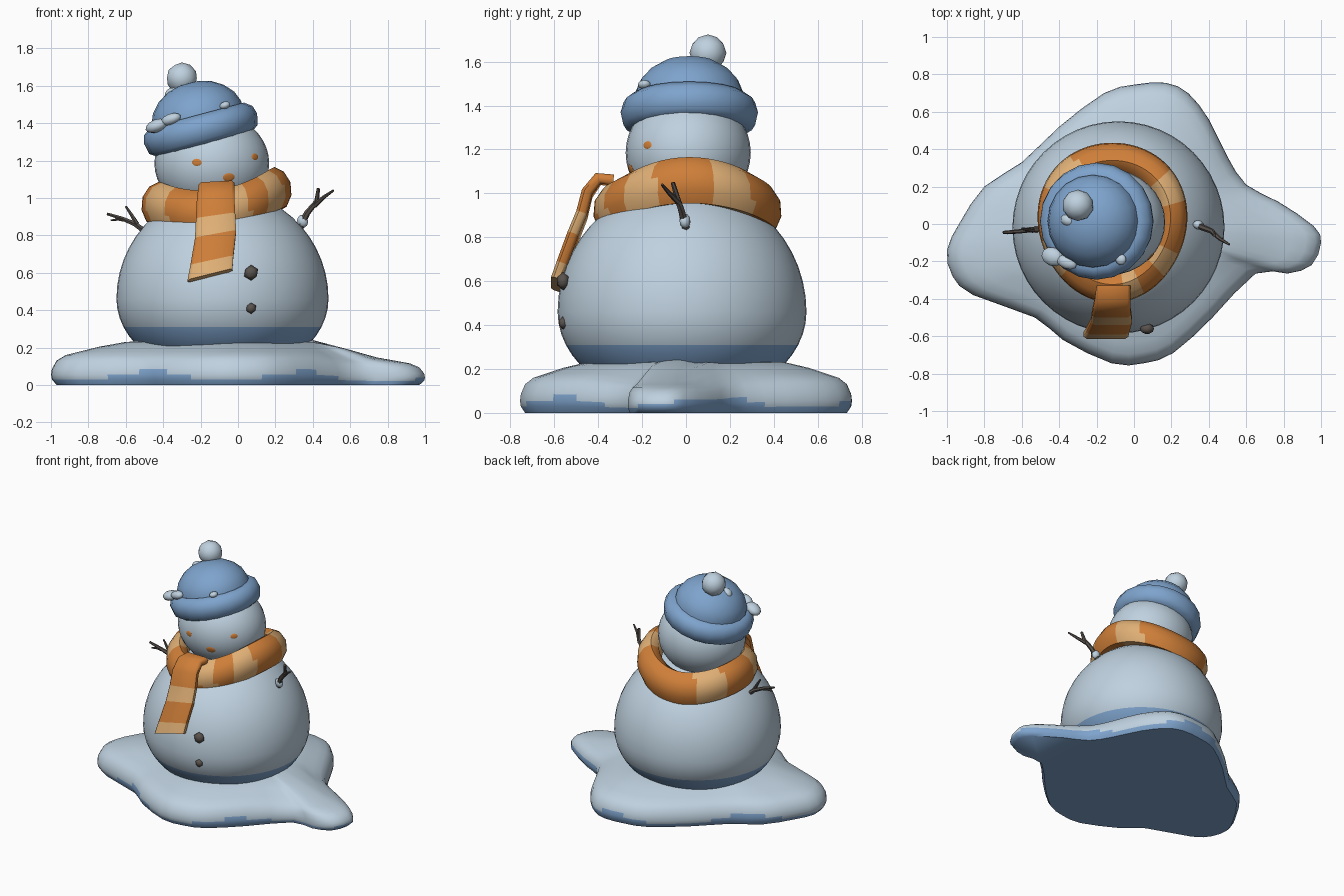
import bpy, bmesh, math
from math import sin, cos, pi, radians
from mathutils import Vector, Matrix

cube = bpy.data.objects.get("Cube")
if cube:
    bpy.data.objects.remove(cube, do_unlink=True)


def material(name, rgb):
    m = bpy.data.materials.new(name)
    m.use_nodes = True
    m.diffuse_color = (*rgb, 1)
    m.node_tree.nodes["Principled BSDF"].inputs["Base Color"].default_value = (*rgb, 1)
    return m


SNOW = material("snow white", (0.52, 0.64, 0.74))
BLUE = material("wool blue", (0.21, 0.37, 0.61))
ORANGE = material("scarf orange", (0.62, 0.21, 0.04))
TAN = material("scarf tan", (0.74, 0.43, 0.18))
BARK = material("dark bark", (0.10, 0.085, 0.075))


def finish(name, bm, mats, rule=None, angle=50):
    """Turn a bmesh into a smooth shaded object, colouring faces by rule."""
    bmesh.ops.recalc_face_normals(bm, faces=bm.faces)
    for f in bm.faces:
        f.material_index = rule(f.calc_center_median()) if rule else 0
    me = bpy.data.meshes.new(name)
    bm.to_mesh(me)
    bm.free()
    for m in mats:
        me.materials.append(m)
    ob = bpy.data.objects.new(name, me)
    bpy.context.collection.objects.link(ob)
    bpy.ops.object.select_all(action='DESELECT')
    ob.select_set(True)
    bpy.context.view_layer.objects.active = ob
    bpy.ops.object.shade_smooth_by_angle(angle=radians(angle))
    return ob


def skin(name, rings, mats, rule=None, loop=False, angle=50):
    """Bridge closed cross-sections; cap the ends unless they loop."""
    bm = bmesh.new()
    vs = [[bm.verts.new(p) for p in r] for r in rings]
    n = len(vs[0])
    for k in range(len(vs) if loop else len(vs) - 1):
        a, b = vs[k], vs[(k + 1) % len(vs)]
        for i in range(n):
            j = (i + 1) % n
            bm.faces.new((a[i], a[j], b[j], b[i]))
    if not loop:
        bm.faces.new(vs[0])
        bm.faces.new(vs[-1])
    return finish(name, bm, mats, rule, angle)


def circles(profile, segs, mat):
    """Lathe rings for a list of (radius, height)."""
    return [[mat @ Vector((r * cos(2 * pi * i / segs), r * sin(2 * pi * i / segs), z))
             for i in range(segs)] for r, z in profile]


def blob(name, loc, size, mat, rot=None, sub=2):
    bm = bmesh.new()
    m = Matrix.Translation(loc) @ (rot or Matrix()) @ Matrix.Diagonal((*size, 1))
    bmesh.ops.create_icosphere(bm, subdivisions=sub, radius=1, matrix=m)
    return finish(name, bm, [mat])


def tube(name, pts, r0, r1):
    """Tapered twig along a path."""
    pts = [Vector(p) for p in pts]
    rings = []
    for k, p in enumerate(pts):
        t = pts[min(k + 1, len(pts) - 1)] - pts[max(k - 1, 0)]
        m = Matrix.Translation(p) @ t.to_track_quat('Z', 'Y').to_matrix().to_4x4()
        r = r0 + (r1 - r0) * k / (len(pts) - 1)
        rings += circles([(r, 0)], 6, m)
    return skin(name, rings, [BARK])


# Snow mound: smoothed outline, rounded rim, lower on the narrow lobe
outline = [(1, -.1), (.96, -.01), (.77, .12), (.6, .21), (.5, .36), (.4, .56), (.29, .7),
           (.17, .755), (0, .745), (-.16, .7), (-.4, .52), (-.6, .33), (-.8, .2), (-.93, .01),
           (-1, -.14), (-.97, -.28), (-.86, -.38), (-.53, -.5), (-.38, -.62), (-.12, -.745),
           (.05, -.745), (.21, -.69), (.42, -.5), (.65, -.265), (.82, -.265), (.95, -.22)]
pts = [Vector(p) for p in outline]
edge = []
for i, p1 in enumerate(pts):
    p0, p2, p3 = pts[i - 1], pts[(i + 1) % len(pts)], pts[(i + 2) % len(pts)]
    edge += [p1, (9 * (p1 + p2) - p0 - p3) / 16]


def mound_ring(s, z):
    ring = []
    for p in edge:
        t = min(1, max(0, (p.x * s - .4) / .3))
        ring.append((p.x * s, p.y * s, z * (1 - .28 * t)))
    return ring


def mound_colour(c):
    a = math.atan2(c.y, c.x)
    return int(c.z < .045 + .03 * sin(5 * a + .5))


mound = [(.97, 0), (.995, .03), (1, .055), (.995, .085), (.97, .13), (.92, .16), (.84, .18),
         (.74, .205), (.6, .23), (.4, .24)]
skin("snow_mound", [mound_ring(s, z) for s, z in mound], [SNOW, BLUE], mound_colour)

# Body: egg-shaped ball with a blue foot band
profile = []
for a in range(-63, 88, 7):
    h = .58 if a > 0 else .42
    profile.append((.567 * cos(radians(a)), .46 + h * sin(radians(a))))
skin("body", circles(profile, 48, Matrix.Translation((-.083, -.018, 0))), [SNOW, BLUE],
     lambda c: int(c.z < .31))

# Head
HC, HR = Vector((-.14, .01, 1.185)), Vector((.307, .285, .27))
bm = bmesh.new()
bmesh.ops.create_uvsphere(bm, u_segments=32, v_segments=20, radius=1,
                          matrix=Matrix.Translation(HC) @ Matrix.Diagonal((*HR, 1)))
finish("head", bm, [SNOW])

# Painted face flecks lying on the head surface
for k, (x, z, w) in enumerate([(-.22, 1.19, .028), (.09, 1.22, .026), (-.05, 1.11, .034)]):
    u, v = (x - HC.x) / HR.x, (z - HC.z) / HR.z
    y = HC.y - HR.y * math.sqrt(1 - u * u - v * v)
    n = Vector((u / HR.x, (y - HC.y) / HR.y ** 2, v / HR.z))
    rot = n.to_track_quat('Z', 'Y').to_matrix().to_4x4()
    blob(f"face_fleck_{k + 1}", (x, y, z), (w, w * .7, .004), ORANGE, rot)

# Scarf wrap: a saddle-shaped striped ring
section = [(.375, -.1), (.4, -.04), (.395, .03), (.36, .085), (.31, .11), (.26, .08),
           (.24, -.02), (.3, -.1)]
rings = []
for i in range(72):
    a = 2 * pi * i / 72
    lift = .975 + .04 * cos(a) + .04 * cos(2 * a)
    grow = 1 + .02 * sin(3 * a)
    rings.append([(-.115 + r * grow * cos(a), .015 + r * 1.07 * grow * sin(a), lift + z)
                  for r, z in section])
stripes = [(20, 45), (120, 150), (195, 225), (280, 295), (315, 340)]


def stripe_colour(c):
    a = math.degrees(math.atan2(c.y, c.x + .115)) % 360 + 25 * (c.z - 1)
    return int(any(lo < a < hi for lo, hi in stripes))


skin("scarf_wrap", rings, [ORANGE, TAN], stripe_colour, loop=True)

# Scarf tail: flat band hanging over the belly
path = [(-.11, -.33, 1.06), (-.115, -.40, 1.065), (-.12, -.45, 1.0), (-.12, -.475, .9),
        (-.12, -.515, .8), (-.14, -.565, .66), (-.15, -.59, .585)]
path = [Vector(p) for p in path]
rings = []
for k, p in enumerate(path):
    t = path[min(k + 1, len(path) - 1)] - path[max(k - 1, 0)]
    n = t.cross(Vector((1, 0, 0))).normalized()
    half = .09 + .005 * k
    rings.append([p + Vector((half * u, 0, .03 * u * (k / 6))) + n * .026 * v
                  for u, v in [(-1, -.5), (-.85, -1), (.85, -1), (1, -.5),
                               (1, .5), (.85, 1), (-.85, 1), (-1, .5)]])
skin("scarf_tail", rings, [ORANGE, TAN], lambda c: int(.8 < c.z < .9 or c.z < .66))

# Hat: tilted brim roll and crown
tilt = Matrix.Translation((-.2, .015, 1.37)) @ Matrix.Rotation(radians(-15), 4, 'Y')
brim = [(.22, -.085), (.255, -.09), (.3, -.06), (.313, 0), (.3, .045), (.26, .075), (.22, .07)]
skin("hat_brim", circles(brim, 20, tilt), [BLUE])
crown = [(.25, .02), (.247, .09), (.225, .145), (.18, .195), (.12, .232), (.05, .25), (.01, .252)]
skin("hat_crown", circles(crown, 20, tilt), [BLUE])
blob("hat_pompom", (-.3, .1, 1.64), (.084, .084, .084), SNOW)

# Snow lumps resting on the hat and at the arm
slope = Matrix.Rotation(radians(-20), 4, 'Y') @ Matrix.Rotation(radians(-20), 4, 'Z')
for k, (loc, size) in enumerate([((-.435, -.175, 1.385), (.065, .05, .035)),
                                 ((-.36, -.205, 1.42), (.06, .035, .03)),
                                 ((-.07, -.19, 1.495), (.03, .03, .02)),
                                 ((-.35, .02, 1.55), (.045, .035, .04)),
                                 ((.345, -.005, .875), (.03, .025, .035))]):
    blob(f"snow_lump_{k + 1}", loc, size, SNOW, slope)

# Twig arms
tube("left_arm", [(.33, 0, .84), (.37, -.02, .92), (.42, -.04, .98), (.43, -.06, 1.05)], .02, .01)
tube("left_arm_twig", [(.41, -.035, .96), (.46, -.08, 1.005), (.51, -.11, 1.04)], .014, .006)
tube("right_arm", [(-.47, -.03, .8), (-.55, -.03, .86), (-.62, -.04, .89), (-.7, -.045, .915)],
     .018, .008)
tube("right_arm_twig", [(-.54, -.035, .86), (-.57, -.03, .91), (-.6, -.025, .955)], .013, .006)
tube("right_arm_tip", [(-.6, -.04, .88), (-.64, -.045, .885), (-.68, -.05, .88)], .01, .005)

# Coal buttons
for name, z, r in (("upper_button", .6, .042), ("lower_button", .41, .03)):
    blob(name, (.07, -.56, z), (r, r * .75, r), BARK, sub=1)
